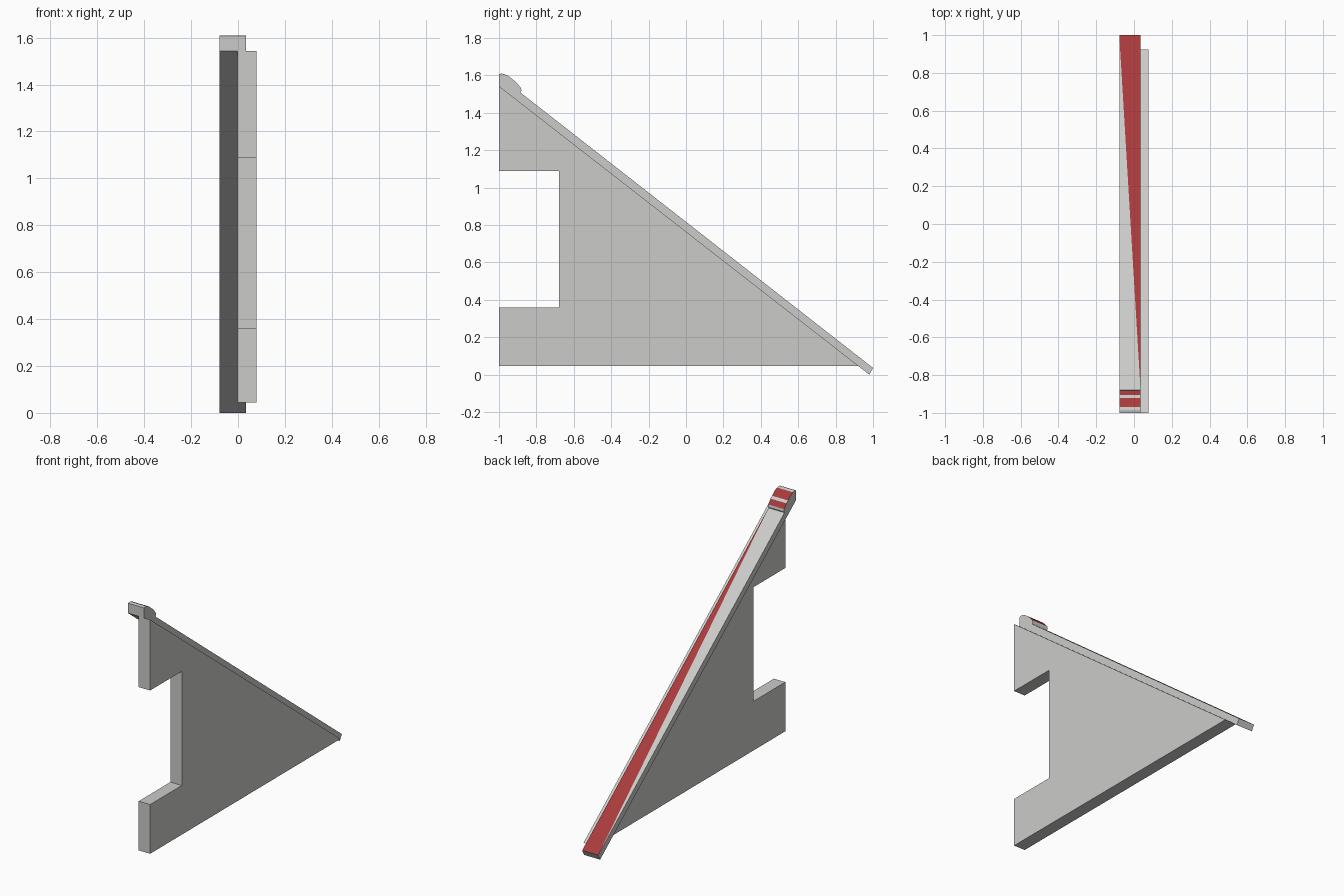
import bpy, bmesh

if "Cube" in bpy.data.objects:
    bpy.data.objects.remove(bpy.data.objects["Cube"])


def material(name, rgb):
    m = bpy.data.materials.new(name)
    m.diffuse_color = (*rgb, 1.0)
    m.use_nodes = True
    m.node_tree.nodes["Principled BSDF"].inputs["Base Color"].default_value = m.diffuse_color
    return m


GREY = material("light grey", (0.6, 0.6, 0.59))
RED = material("dark red", (0.40, 0.042, 0.045))


def extrude_profile(profile, x0, x1):
    """Closed solid from a (y, z) outline swept from x0 to x1."""
    bm = bmesh.new()
    a = [bm.verts.new((x0, y, z)) for y, z in profile]
    b = [bm.verts.new((x1, y, z)) for y, z in profile]
    n = len(profile)
    bm.faces.new(a)
    bm.faces.new(b[::-1])
    sides = []
    for i in range(n):
        j = (i + 1) % n
        sides.append(bm.faces.new((a[i], b[i], b[j], a[j])))
    bmesh.ops.recalc_face_normals(bm, faces=bm.faces)
    return bm, a, b, sides


def finish(bm, name):
    me = bpy.data.meshes.new(name)
    bm.to_mesh(me)
    bm.free()
    me.materials.append(GREY)
    me.materials.append(RED)
    ob = bpy.data.objects.new(name, me)
    bpy.context.collection.objects.link(ob)
    return ob


# Triangular side plate with a rectangular notch in its front edge
plate = [(-1, 0.045), (0.925, 0.045), (-1, 1.543), (-1, 1.09),
         (-0.68, 1.09), (-0.68, 0.36), (-1, 0.36)]
bm, *_ = extrude_profile(plate, -0.003, 0.078)
finish(bm, "notched_side_plate")

# Sloping rail with a rounded lip at its upper end
rail = [(-1, 1.543), (0.98, 0.0), (1.0, 0.036), (-0.885, 1.508),
        (-0.88, 1.518), (-0.882, 1.532), (-0.905, 1.56), (-0.92, 1.573),
        (-0.95, 1.597), (-0.97, 1.606), (-0.985, 1.61), (-1, 1.607)]
bm, a, b, sides = extrude_profile(rail, -0.078, 0.035)

# Red bands on the lip
for i in (5, 7, 8):
    sides[i].material_index = 1

# Long red wedge on the upper surface, widest at the low end
slope = sides[2]
new_face, _ = bmesh.utils.face_split(slope, a[2], b[3])
for f in (slope, new_face):
    f.material_index = 1 if f.calc_center_median().y > 0 else 0
finish(bm, "sloping_rail")
